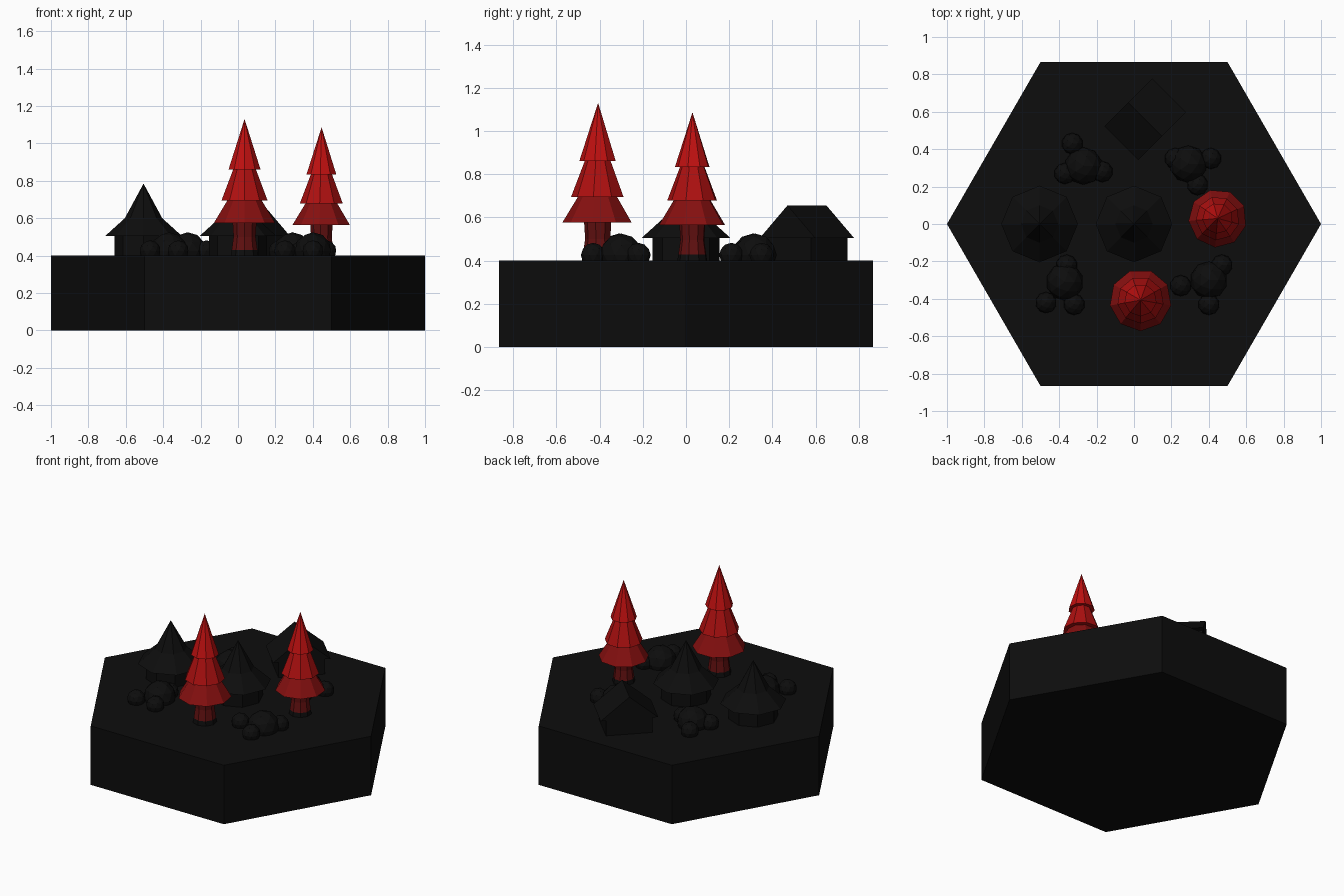
import bpy, bmesh, math
from mathutils import Matrix, Vector

cube = bpy.data.objects.get("Cube")
if cube:
    bpy.data.objects.remove(cube, do_unlink=True)

TOP = 0.4  # ground level


def material(name, r, g, b):
    m = bpy.data.materials.new(name)
    m.use_nodes = True
    m.diffuse_color = (r, g, b, 1)
    bsdf = m.node_tree.nodes["Principled BSDF"]
    bsdf.inputs["Base Color"].default_value = (r, g, b, 1)
    bsdf.inputs["Roughness"].default_value = 0.9
    return m


BLACK = material("charcoal black", 0.004, 0.004, 0.004)
TRUNK = material("deep red", 0.12, 0.005, 0.005)
LOW = material("dark red", 0.24, 0.005, 0.005)
MID = material("red", 0.42, 0.005, 0.005)
HIGH = material("bright red", 0.52, 0.005, 0.005)


def finish(name, bm, mat):
    bmesh.ops.recalc_face_normals(bm, faces=bm.faces)
    mesh = bpy.data.meshes.new(name)
    bm.to_mesh(mesh)
    bm.free()
    mesh.materials.append(mat)
    obj = bpy.data.objects.new(name, mesh)
    bpy.context.collection.objects.link(obj)
    return obj


def turned(name, profile, sides, mat, at=(0, 0, 0), size=1, turn=0):
    """Faceted solid from (radius, height) pairs; radius 0 makes a tip."""
    bm = bmesh.new()
    rings = []
    for r, z in profile:
        ring = []
        for i in range(sides if r else 1):
            a = turn + math.tau * i / sides
            ring.append(bm.verts.new(Vector(at) + size * Vector(
                (r * math.cos(a), r * math.sin(a), z))))
        rings.append(ring)
    for low, high in zip(rings, rings[1:]):
        for i in range(sides):
            j = (i + 1) % sides
            if len(high) == 1:
                bm.faces.new((low[i], low[j], high[0]))
            else:
                bm.faces.new((low[i], low[j], high[j], high[i]))
    for ring in (rings[0], rings[-1]):
        if len(ring) > 1:
            bm.faces.new(ring)
    return finish(name, bm, mat)


def extruded(name, outline, length, mat, at, turn):
    """Cross-section of (across, up) points pushed along its length."""
    bm = bmesh.new()
    place = Matrix.Translation(at) @ Matrix.Rotation(turn, 4, "Z")
    ends = [[bm.verts.new(place @ Vector((s * length / 2, y, z)))
             for y, z in outline] for s in (-1, 1)]
    for end in ends:
        bm.faces.new(end)
    n = len(outline)
    for i in range(n):
        j = (i + 1) % n
        bm.faces.new((ends[0][i], ends[0][j], ends[1][j], ends[1][i]))
    return finish(name, bm, mat)


# Hexagonal ground tile
turned("ground_tile", [(1, 0), (1, TOP)], 6, BLACK)

# Tiered trees
TREE_PARTS = [
    ("root", [(0.075, 0), (0.07, 0.03)], BLACK),
    ("trunk", [(0.07, 0.03), (0.06, 0.1), (0.065, 0.18)], TRUNK),
    ("lower_branches", [(0.166, 0.175), (0.09, 0.3)], LOW),
    ("middle_branches", [(0.125, 0.295), (0.06, 0.465)], MID),
    ("top_branches", [(0.087, 0.46), (0, 0.73)], HIGH),
]
for label, x, y, size, turn in (("front", 0.035, -0.407, 1, -90),
                                ("side", 0.447, 0.03, 0.94, -95)):
    for part, profile, mat in TREE_PARTS:
        turned(f"{label}_tree_{part}", profile, 9, mat, (x, y, TOP), size,
               math.radians(turn))

# Round huts with flared pointed roofs
for label, x in (("side", -0.505), ("middle", 0)):
    turned(f"{label}_hut_wall", [(0.155, 0), (0.155, 0.11)], 8, BLACK, (x, 0, TOP))
    turned(f"{label}_hut_roof", [(0.205, 0.105), (0.1, 0.2), (0, 0.385)], 8,
           BLACK, (x, 0, TOP))

# Gabled house set diagonally
HOUSE = (0.06, 0.56, TOP)
DIAGONAL = math.radians(-45)
extruded("house_wall", [(-0.145, 0), (0.145, 0), (0.145, 0.12), (0, 0.24), (-0.145, 0.12)],
         0.24, BLACK, HOUSE, DIAGONAL)
extruded("house_roof", [(-0.18, 0.105), (0.18, 0.105), (0.09, 0.18), (0, 0.255), (-0.09, 0.18)],
         0.255, BLACK, HOUSE, DIAGONAL)

# Bush clusters: first of each is the large one
CLUSTERS = {
    "back_right": [(-0.27, 0.31), (-0.33, 0.43), (-0.37, 0.27), (-0.17, 0.28)],
    "back_left": [(0.29, 0.32), (0.41, 0.35), (0.22, 0.35), (0.34, 0.21)],
    "front_right": [(-0.37, -0.31), (-0.47, -0.42), (-0.32, -0.43), (-0.36, -0.22)],
    "front_left": [(0.4, -0.3), (0.47, -0.22), (0.25, -0.33), (0.4, -0.43)],
}
for label, spots in CLUSTERS.items():
    bm = bmesh.new()
    for i, (x, y) in enumerate(spots):
        r = 0.057 if i else 0.1
        bmesh.ops.create_icosphere(bm, subdivisions=2, radius=r,
                                   matrix=Matrix.Translation((x, y, TOP + 0.025)))
    finish(f"{label}_bush", bm, BLACK)
